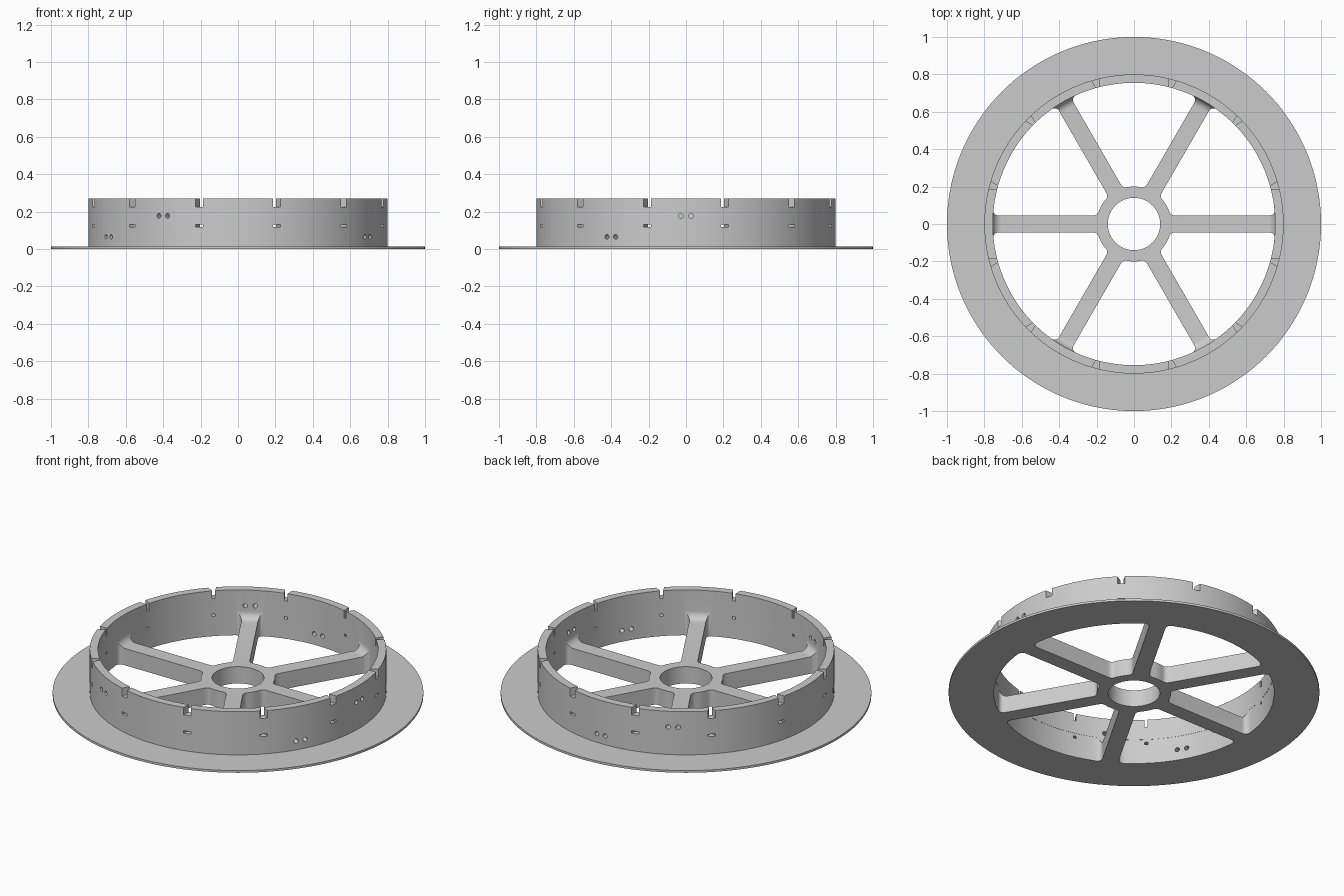
import bpy, bmesh, math
from mathutils import Matrix, Vector

if "Cube" in bpy.data.objects:
    bpy.data.objects.remove(bpy.data.objects["Cube"])

SEG = 144
WALL_IN, WALL_OUT = 0.755, 0.80
HUB_R, HALF_SPOKE = 0.20, 0.045

grey = bpy.data.materials.new("light grey")
grey.diffuse_color = (0.6, 0.6, 0.6, 1)
grey.use_nodes = True
grey.node_tree.nodes["Principled BSDF"].inputs["Base Color"].default_value = grey.diffuse_color


def finish(bm, name):
    bmesh.ops.recalc_face_normals(bm, faces=bm.faces)
    me = bpy.data.meshes.new(name)
    bm.to_mesh(me)
    bm.free()
    me.materials.append(grey)
    ob = bpy.data.objects.new(name, me)
    bpy.context.collection.objects.link(ob)
    return ob


def prism(bm, outline, z0, z1, angle):
    """Upright prism from an xy outline, turned about z."""
    rot = Matrix.Rotation(angle, 4, 'Z')
    low = [bm.verts.new(rot @ Vector((x, y, z0))) for x, y in outline]
    top = [bm.verts.new(rot @ Vector((x, y, z1))) for x, y in outline]
    n = len(outline)
    bm.faces.new(low[::-1])
    bm.faces.new(top)
    for i in range(n):
        j = (i + 1) % n
        bm.faces.new((low[i], low[j], top[j], top[i]))


def round_corner(a, c, b, steps=6):
    return [a * (1 - t) ** 2 + c * 2 * t * (1 - t) + b * t * t
            for t in (i / steps for i in range(steps + 1))]


def polar(r, a):
    return Vector((r * math.cos(a), r * math.sin(a)))


def opening_outline():
    """Gap between two spokes, with rounded corners, centred on +x."""
    along = polar(1, math.pi / 6)
    side = Vector((along.y, -along.x)) * HALF_SPOKE

    def corner(r, edge_shift, fillet):
        t = math.sqrt(r * r - HALF_SPOKE ** 2)
        c = along * t + side
        a = math.atan2(c.y, c.x) - fillet / r
        return round_corner(polar(r, a), c, along * (t + edge_shift) + side), a

    r_out = WALL_IN + 0.001
    outer, a_out = corner(r_out, -0.035, 0.035)
    inner, a_in = corner(HUB_R, 0.025, 0.025)
    half = [polar(HUB_R, a_in * k / 4) for k in range(1, 4)] + inner
    half += outer[::-1] + [polar(r_out, a_out * k / 12) for k in range(11, 0, -1)]
    mirrored = [Vector((p.x, -p.y)) for p in reversed(half)]
    return [polar(HUB_R, 0)] + half + [polar(r_out, 0)] + mirrored


# Turned body: bore, flange, drum wall, fillet and web
profile = [(0.14, 0), (1, 0), (1, 0.013), (WALL_OUT, 0.013),
           (WALL_OUT, 0.27), (WALL_IN, 0.27)]
for i in range(9):
    a = i / 8 * math.pi / 2
    profile.append((WALL_IN - 0.045 + 0.045 * math.cos(a), 0.145 - 0.045 * math.sin(a)))
profile.append((0.14, 0.10))
bm = bmesh.new()
rings = []
for s in range(SEG):
    a = 2 * math.pi * s / SEG
    rings.append([bm.verts.new((r * math.cos(a), r * math.sin(a), z)) for r, z in profile])
for s in range(SEG):
    p, q = rings[s], rings[(s + 1) % SEG]
    for i in range(len(profile)):
        j = (i + 1) % len(profile)
        bm.faces.new((p[i], q[i], q[j], p[j]))
wheel = finish(bm, "spoked_drum_wheel")

# Six openings that leave the spokes and hub
bm = bmesh.new()
outline = opening_outline()
for k in range(6):
    prism(bm, outline, -0.1, 0.147, math.radians(30 + 60 * k))
openings = finish(bm, "opening_cutter")

# Wedge notches in the rim, wedge slots and paired holes in the wall
bm = bmesh.new()
wedge = [(0.74, -0.004), (0.815, -0.025), (0.815, 0.025), (0.74, 0.004)]
for k in range(12):
    a = math.radians(15 + 30 * k)
    prism(bm, wedge, 0.225, 0.30, a)
    prism(bm, wedge, 0.117, 0.131, a)
for start, z in ((0, 0.177), (90, 0.065)):
    for k in range(3):
        turn = Matrix.Rotation(math.radians(start + 120 * k), 4, 'Z')
        for y in (-0.027, 0.027):
            bmesh.ops.create_cone(
                bm, cap_ends=True, segments=16, radius1=0.013, radius2=0.013, depth=0.12,
                matrix=turn @ Matrix.Translation((0.78, y, z)) @ Matrix.Rotation(math.pi / 2, 4, 'Y'))
wall_cuts = finish(bm, "wall_cutter")

bpy.context.view_layer.objects.active = wheel
wheel.select_set(True)
for cutter in (openings, wall_cuts):
    cutter.hide_render = True
    mod = wheel.modifiers.new("cut", 'BOOLEAN')
    mod.operation = 'DIFFERENCE'
    mod.solver = 'EXACT'
    mod.object = cutter
    bpy.ops.object.modifier_apply(modifier=mod.name)
    bpy.data.objects.remove(cutter)
bpy.ops.object.shade_smooth_by_angle(angle=math.radians(30))
